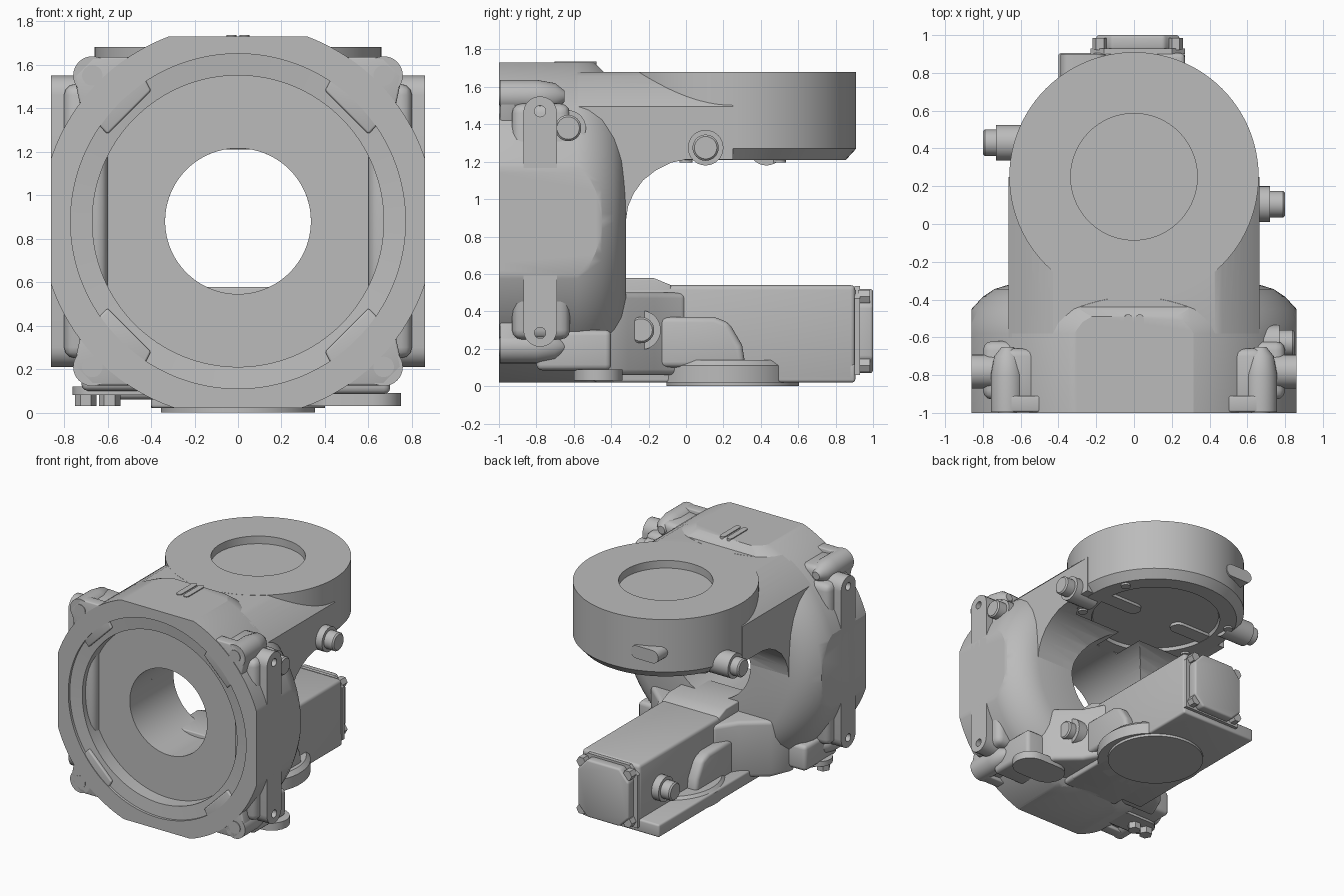
import bpy, bmesh, math
from mathutils import Vector

cube = bpy.data.objects.get("Cube")
if cube:
    bpy.data.objects.remove(cube, do_unlink=True)

grey = bpy.data.materials.new("cast_grey")
grey.use_nodes = True
grey.diffuse_color = (0.5, 0.5, 0.5, 1)
grey.node_tree.nodes["Principled BSDF"].inputs["Base Color"].default_value = (0.5, 0.5, 0.5, 1)

BORE_Z = 0.88
DISC_Y = 0.25


def place(axis, u, v, w):
    """Point with (u, v) across the axis and w along it."""
    return {"x": (w, u, v), "y": (u, w, v), "z": (u, v, w)}[axis]


def finish(name, bm, bevel=0.0):
    bmesh.ops.remove_doubles(bm, verts=bm.verts, dist=1e-5)
    bmesh.ops.recalc_face_normals(bm, faces=bm.faces)
    mesh = bpy.data.meshes.new(name)
    bm.to_mesh(mesh)
    bm.free()
    mesh.materials.append(grey)
    ob = bpy.data.objects.new(name, mesh)
    bpy.context.collection.objects.link(ob)
    if bevel:
        mod = ob.modifiers.new("bevel", "BEVEL")
        mod.width, mod.segments = bevel, 3
        apply(ob, mod)
    shade(ob)
    return ob


def activate(ob):
    bpy.ops.object.select_all(action="DESELECT")
    ob.select_set(True)
    bpy.context.view_layer.objects.active = ob


def shade(ob):
    activate(ob)
    bpy.ops.object.shade_smooth_by_angle(angle=math.radians(30))


def apply(ob, mod):
    activate(ob)
    bpy.ops.object.modifier_apply(modifier=mod.name)


def cut(ob, cutter, op="DIFFERENCE"):
    mod = ob.modifiers.new("cut", "BOOLEAN")
    mod.operation, mod.object, mod.solver = op, cutter, "EXACT"
    apply(ob, mod)
    bpy.data.objects.remove(cutter, do_unlink=True)
    shade(ob)


def prism(name, pts, axis, a, b, bevel=0.0):
    bm = bmesh.new()
    low = [bm.verts.new(place(axis, u, v, a)) for u, v in pts]
    high = [bm.verts.new(place(axis, u, v, b)) for u, v in pts]
    bm.faces.new(low)
    bm.faces.new(high)
    for i in range(len(pts)):
        j = (i + 1) % len(pts)
        bm.faces.new((low[i], low[j], high[j], high[i]))
    return finish(name, bm, bevel)


def box(name, x0, x1, y0, y1, z0, z1, bevel=0.0):
    return prism(name, [(x0, y0), (x1, y0), (x1, y1), (x0, y1)], "z", z0, z1, bevel)


def lathe(name, profile, axis, cu, cv, steps=96):
    """Revolve a closed (radius, along) outline about an axis through (cu, cv)."""
    bm = bmesh.new()
    rings = []
    for s in range(steps):
        t = 2 * math.pi * s / steps
        rings.append([bm.verts.new(place(axis, cu + r * math.cos(t), cv + r * math.sin(t), w))
                      for r, w in profile])
    n = len(profile)
    for s in range(steps):
        p, q = rings[s], rings[(s + 1) % steps]
        for i in range(n):
            j = (i + 1) % n
            if profile[i][0] == 0 and profile[j][0] == 0:
                continue
            if profile[i][0] == 0:
                bm.faces.new((p[i], p[j], q[j]))
            elif profile[j][0] == 0:
                bm.faces.new((p[i], p[j], q[i]))
            else:
                bm.faces.new((p[i], p[j], q[j], q[i]))
    return finish(name, bm)


def rod(name, axis, cu, cv, r, a, b, steps=32):
    return lathe(name, [(0, a), (r, a), (r, b), (0, b)], axis, cu, cv, steps)


def capsule(u0, v0, u1, v1, r):
    d = math.atan2(v1 - v0, u1 - u0)
    pts = []
    for cu, cv, start in ((u1, v1, d - math.pi / 2), (u0, v0, d + math.pi / 2)):
        pts += [(cu + r * math.cos(start + math.pi * k / 10),
                 cv + r * math.sin(start + math.pi * k / 10)) for k in range(11)]
    return pts


# Round main housing with stepped bore, clipped flat at the sides, top and base
housing = lathe("main_housing", [
    (0.77, -1), (0.907, -1), (0.907, -0.58), (0.893, -0.52), (0.86, -0.45), (0.8, -0.385),
    (0.74, -0.345), (0.66, -0.32), (0.335, -0.32), (0.335, -0.86), (0.67, -0.86),
    (0.67, -0.97), (0.77, -0.98)], "y", 0, BORE_Z, 128)
cut(housing, prism("clip", [(-1.1, 0.02), (-1.1, 1.73), (-0.49, 1.73), (-0.44, 1.68), (0, 1.68),
                            (0, 0.02)], "x", -0.86, 0.86), "INTERSECT")

# Neck with a curved underside, running from the housing to the upper drum
neck = prism("upper_neck", [
    (-0.6, 1.679), (DISC_Y, 1.679), (DISC_Y, 1.212), (0, 1.212), (-0.08, 1.195), (-0.16, 1.155),
    (-0.23, 1.1), (-0.28, 1.03), (-0.31, 0.96), (-0.322, 0.88), (-0.6, 0.88)], "x", -0.665, 0.665)
cut(neck, rod("clip", "y", 0, BORE_Z, 0.907, -0.7, 0.5, 128), "INTERSECT")
cut(neck, rod("clip", "y", 0, BORE_Z, 0.335, -1, 0.6, 96))
cut(neck, rod("clip", "z", 0, DISC_Y, 0.6, 1.2, 1.8, 96))

# Upper drum with a shallow pocket on top and a recess beneath
lathe("upper_drum", [(0, 1.235), (0.47, 1.235), (0.48, 1.21), (0.605, 1.21), (0.66, 1.27),
                     (0.66, 1.68), (0.335, 1.68), (0.335, 1.62), (0, 1.62)], "z", 0, DISC_Y)
for side in (-1, 1):
    prism("drum_rib", capsule(side * 0.22, DISC_Y, side * 0.5, DISC_Y, 0.06), "z", 1.212, 1.3)
    for y in (0.0, 0.5):
        rod("drum_screw", "z", side * 0.5, y, 0.035, 1.195, 1.3)
prism("drum_lug", capsule(-0.34, 1.42, -0.2, 1.42, 0.05), "y", 0.7, 0.9)

# Lower arm, base flange and round base pad
box("lower_arm", -0.23, 0.27, -0.5, 0.905, 0.02, 0.54, 0.025)
box("base_flange", -0.4, 0.27, -0.4, 0.905, 0.02, 0.12, 0.015)
lathe("base_boss", [(0, 0.02), (0.4, 0.02), (0.4, 0.11), (0.37, 0.14), (0, 0.14)], "z", 0, 0.2)
rod("base_pad", "z", 0, DISC_Y, 0.355, 0, 0.05, 96)
prism("arm_root", [(-0.6, -0.5), (0.6, -0.5), (0.52, -0.31), (0.36, -0.17), (0.27, 0),
                   (-0.23, 0), (-0.34, -0.17), (-0.52, -0.31)], "z", 0.06, 0.5, 0.03)
prism("arm_saddle", [(-0.5, 0.3), (-0.5, 0.577), (-0.17, 0.577), (-0.08, 0.54), (-0.08, 0.3)],
      "x", -0.23, 0.27, 0.01)
for x0, x1 in ((0.2, 0.34), (-0.31, -0.2)):
    prism("arm_rib", [(-0.15, 0.1), (0.32, 0.1), (0.3, 0.22), (0.23, 0.34), (0.15, 0.37),
                      (-0.15, 0.37)], "x", x0, x1, 0.03)

# End cover with corner screws
prism("cover_base", [(-0.23, 0.06), (0.27, 0.06), (0.27, 0.47), (0.2, 0.535), (-0.16, 0.535),
                     (-0.23, 0.47)], "y", 0.9, 0.93)
prism("end_cover", [(-0.12, 0.07), (0.16, 0.07), (0.24, 0.15), (0.24, 0.43), (0.16, 0.52),
                    (-0.12, 0.52), (-0.2, 0.43), (-0.2, 0.15)], "y", 0.92, 1.0, 0.015)
for x in (-0.18, 0.22):
    for z in (0.11, 0.48):
        rod("cover_screw", "y", x, z, 0.04, 0.92, 0.985, 6)

# Corner ears and their bolts around the front flange
for sx in (-1, 1):
    for sz in (-1, 1):
        cx, cz = sx * 0.67, BORE_Z + sz * 0.67
        prism("ear_plate", [(sx * u, BORE_Z + sz * v) for u, v in
                            ((0.4, 0.6), (0.48, 0.755), (0.67, 0.755), (0.755, 0.67),
                             (0.725, 0.53), (0.6, 0.4))], "y", -0.995, -0.91, 0.01)
        lathe("corner_ear", [(0, -0.995), (0.088, -0.995), (0.088, -0.8), (0.07, -0.7),
                             (0.03, -0.65), (0, -0.65)], "y", cx, cz, 32)
        prism("ear_rib", [(sx * u, BORE_Z + sz * v) for u, v in
                          ((0.5, 0.6), (0.5, 0.72), (0.66, 0.735), (0.735, 0.66), (0.6, 0.5))],
              "y", -0.95, -0.66, 0.04)
        rod("ear_bolt", "y", cx, cz, 0.047, -1.0, -0.95)

# Tall mounting pads on both sides, each with two holes
for side in (-1, 1):
    pad = prism("side_pad", capsule(-0.78, 0.3, -0.78, 1.46, 0.09), "x", side * 0.68, side * 0.86)
    for z in (0.285, 1.47):
        cut(pad, rod("hole", "x", -0.78, z, 0.03, side * 0.78, side * 0.9, 24))
    box("pad_web", min(side * 0.6, side * 0.8), max(side * 0.6, side * 0.8), -0.93, -0.62,
        0.25, 1.51, 0.05)


# Threaded ports: a wide boss with a narrower plug
def port(name, side, y, z, root, mid, tip, boss=0.095):
    lathe(name, [(0, side * root), (boss, side * root), (boss, side * mid), (0.07, side * mid),
                 (0.07, side * (tip - 0.01)), (0.06, side * tip), (0, side * tip)], "x", y, z, 32)


port("drum_port_left", 1, 0.105, 1.275, 0.5, 0.72, 0.8)
port("drum_port_right", -1, 0.43, 1.275, 0.5, 0.73, 0.8)
port("arm_port_left", 1, -0.24, 0.3, 0.2, 0.42, 0.48, 0.105)
port("arm_port_right", -1, 0.66, 0.28, 0.15, 0.29, 0.37)
port("housing_port", 1, -0.63, 1.38, 0.5, 0.77, 0.85)

# Feet below the housing and hex bolts on one of them
prism("foot_left", capsule(0.45, -0.47, 0.62, -0.47, 0.13), "z", 0.03, 0.09)
box("foot_web_left", 0.36, 0.7, -0.8, -0.4, 0.085, 0.3, 0.03)
prism("foot_right", capsule(-0.66, -0.7, -0.45, -0.7, 0.1), "z", 0.08, 0.12)
box("foot_web_right", -0.72, -0.36, -0.85, -0.45, 0.1, 0.3, 0.03)
for x in (-0.7, -0.59):
    rod("foot_bolt", "z", x, -0.7, 0.05, 0.03, 0.1, 6)

# Two small raised marks on the crown
for x in (-0.03, 0.03):
    prism("crown_rib", capsule(x, -0.68, x, -0.5, 0.022), "z", 1.7, 1.737)
